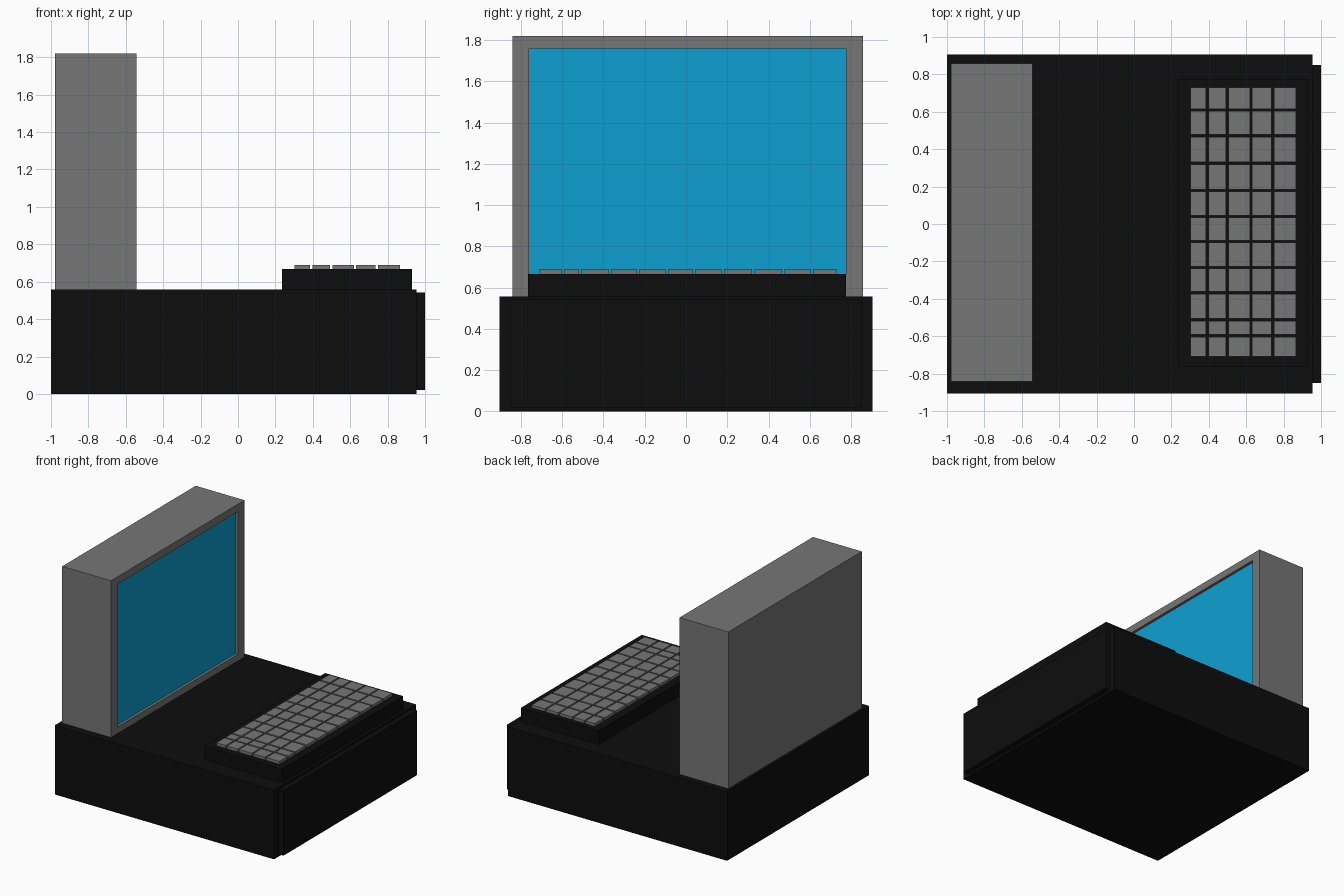
import bpy
import bmesh
from mathutils import Matrix, Vector

if "Cube" in bpy.data.objects:
    bpy.data.objects.remove(bpy.data.objects["Cube"])


def material(name, color):
    m = bpy.data.materials.new(name)
    m.diffuse_color = (*color, 1.0)
    m.use_nodes = True
    m.node_tree.nodes["Principled BSDF"].inputs["Base Color"].default_value = m.diffuse_color
    return m


BLACK = material("black plastic", (0.004, 0.004, 0.004))
GREY = material("grey plastic", (0.18, 0.18, 0.18))
BLUE = material("screen blue", (0.0045, 0.35, 0.64))


def add_box(bm, lo, hi):
    lo, hi = Vector(lo), Vector(hi)
    mat = Matrix.Translation((lo + hi) / 2) @ Matrix.Diagonal((*(hi - lo), 1))
    bmesh.ops.create_cube(bm, size=1, matrix=mat)


def finish(bm, name, *mats):
    me = bpy.data.meshes.new(name)
    bm.to_mesh(me)
    bm.free()
    ob = bpy.data.objects.new(name, me)
    for m in mats:
        me.materials.append(m)
    bpy.context.collection.objects.link(ob)
    return ob


def boxes(name, mat, *extents):
    bm = bmesh.new()
    for lo, hi in extents:
        add_box(bm, lo, hi)
    return finish(bm, name, mat)


# Case, its face plate and the raised keyboard block
boxes("case", BLACK, ((-1, -0.905, 0), (0.955, 0.905, 0.557)))
boxes("face_plate", BLACK, ((0.955, -0.85, 0.02), (1, 0.85, 0.542)))
boxes("keyboard_base", BLACK, ((0.235, -0.765, 0.557), (0.93, 0.775, 0.667)))

# Monitor: the face towards the keyboard is inset, then pushed in as the screen
bm = bmesh.new()
add_box(bm, (-0.978, -0.842, 0.557), (-0.543, 0.858, 1.82))
front = max(bm.faces, key=lambda f: f.calc_center_median().x)
bmesh.ops.inset_region(bm, faces=[front], thickness=0.05)
for v in front.verts:
    v.co.y = 0.776 if v.co.y > 0 else -0.76
    v.co.z = 1.76 if v.co.z > 1 else 0.61
bmesh.ops.inset_region(bm, faces=[front], thickness=0.0, depth=0.0)
bmesh.ops.translate(bm, verts=front.verts, vec=(-0.022, 0, 0))
front.material_index = 1
bmesh.ops.recalc_face_normals(bm, faces=bm.faces)
finish(bm, "monitor", GREY, BLUE)

# Keys: a grid of low blocks between the column and row gaps
COLS = [0.297, 0.392, 0.499, 0.625, 0.742, 0.871]
ROWS = [-0.715, -0.598, -0.512, -0.367, -0.232, -0.093,
        0.04, 0.179, 0.325, 0.472, 0.61, 0.735]
GAP = 0.006
boxes("keys", GREY, *[
    ((x0 + GAP, y0 + GAP, 0.665), (x1 - GAP, y1 - GAP, 0.69))
    for x0, x1 in zip(COLS, COLS[1:])
    for y0, y1 in zip(ROWS, ROWS[1:])])
